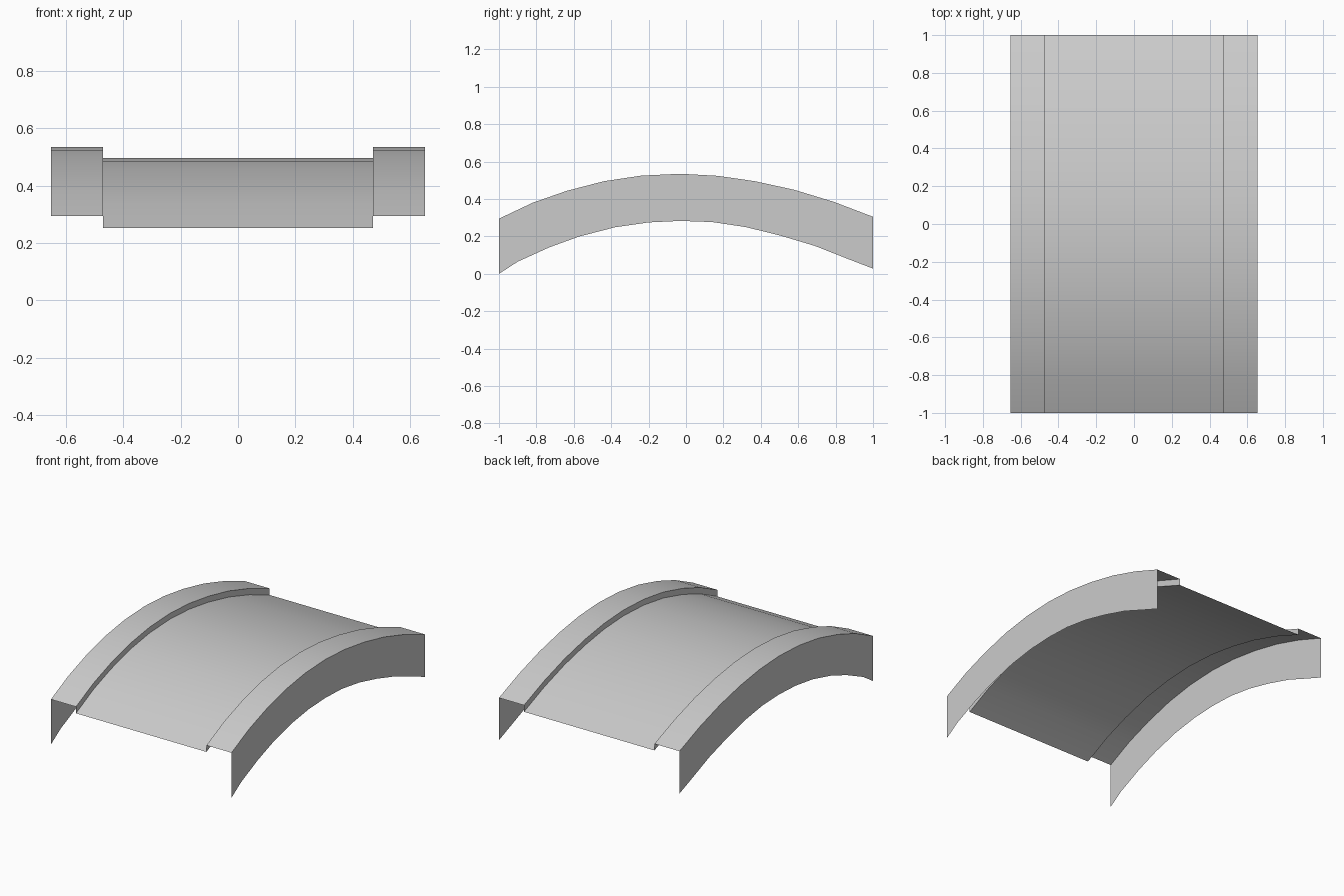
import bpy

if "Cube" in bpy.data.objects:
    bpy.data.objects.remove(bpy.data.objects["Cube"])

# Arch curves as (y, z)
TOP = [(-1, .295), (-.82, .38), (-.64, .443), (-.44, .495), (-.24, .525), (-.03, .535),
       (.17, .524), (.37, .495), (.58, .449), (.79, .385), (1, .305)]
BOTTOM = [(-1, 0), (-.9, .065), (-.73, .142), (-.57, .2), (-.38, .249), (-.2, .275),
          (-.03, .283), (.14, .277), (.32, .25), (.5, .206), (.69, .149), (.87, .078), (1, .028)]
# Road surface sits slightly below the kerb tops
ROAD = [(y, z - .038 - .005 * y * y) for y, z in TOP]
X_IN, X_OUT = .472, .653


def make(name, verts, faces, mirror=False):
    mesh = bpy.data.meshes.new(name)
    mesh.from_pydata(verts, [], faces)
    obj = bpy.data.objects.new(name, mesh)
    bpy.context.collection.objects.link(obj)
    if mirror:
        mod = obj.modifiers.new("Mirror", 'MIRROR')
        mod.use_mirror_merge = False
    bpy.ops.object.select_all(action='DESELECT')
    obj.select_set(True)
    bpy.context.view_layer.objects.active = obj
    bpy.ops.object.shade_smooth_by_angle(angle=.52)
    return obj


def loft(name, rails, mirror=False):
    """Sheet through rails, each given as (x, curve)."""
    n = len(rails[0][1])
    verts = [(x, y, z) for x, curve in rails for y, z in curve]
    faces = [(r * n + i, (r + 1) * n + i, (r + 1) * n + i + 1, r * n + i + 1)
             for r in range(len(rails) - 1) for i in range(n - 1)]
    return make(name, verts, faces, mirror)


# Curved road deck
loft("deck", [(-X_IN, ROAD), (X_IN, ROAD)])

# Raised kerbs: inner step and flat top
loft("kerbs", [(X_IN, ROAD), (X_IN, TOP), (X_OUT, TOP)], mirror=True)

# Outer arched side walls
outline = BOTTOM + TOP[::-1]
make("side_walls", [(X_OUT, y, z) for y, z in outline],
     [tuple(range(len(outline)))], mirror=True)
